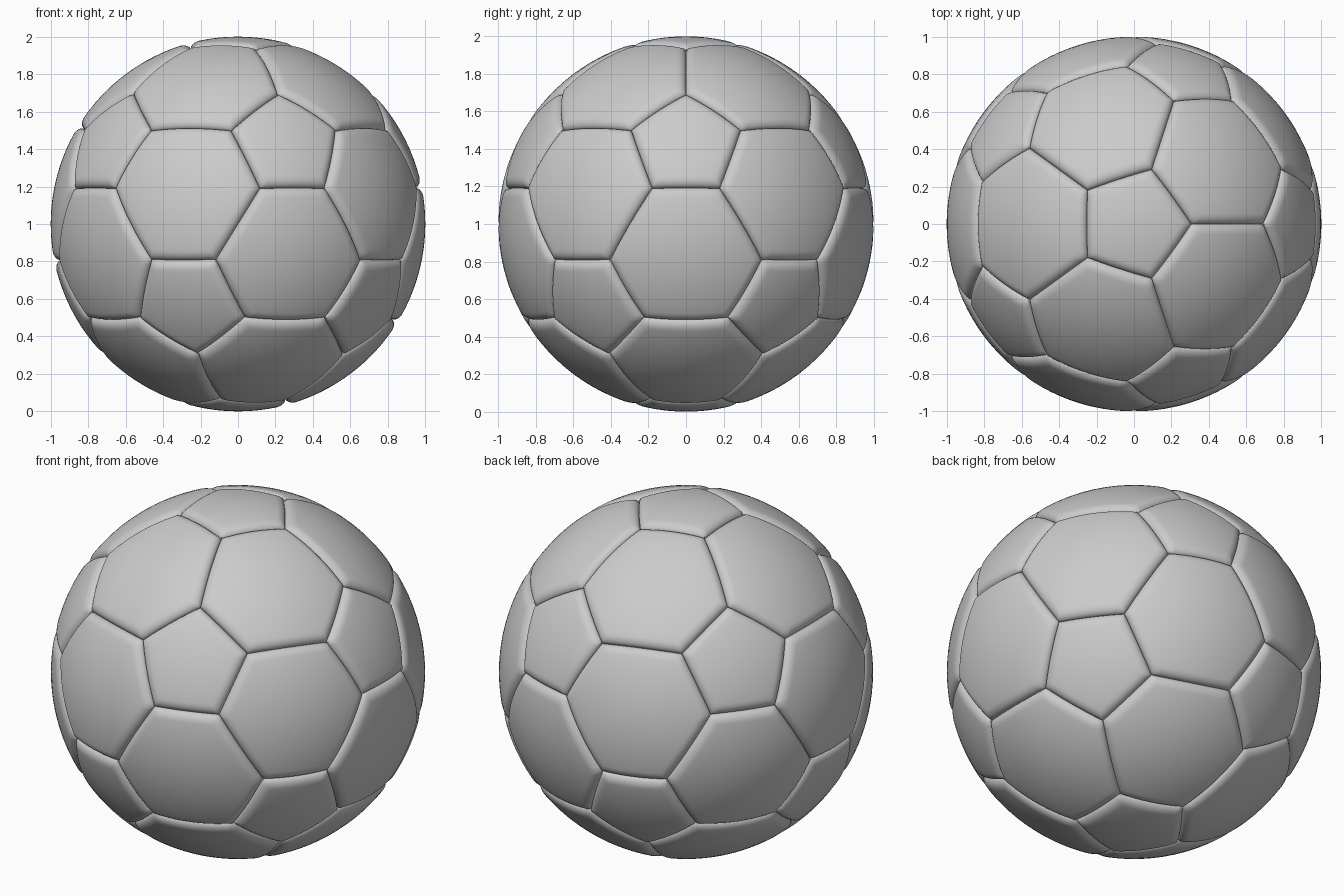
import bpy, bmesh, math
from mathutils import Vector

if "Cube" in bpy.data.objects:
    bpy.data.objects.remove(bpy.data.objects["Cube"])

TRUNC = 0.309      # where the icosahedron corners are cut along each edge
ROUND_W = 0.055    # width of the rounded panel border
DEPTH = 0.037      # seam depth
EDGE_STEPS = 14

# base icosahedron, one corner up
ico = bmesh.new()
bmesh.ops.create_icosphere(ico, subdivisions=1, radius=1.0)


def cut(a, b):
    return a.lerp(b, TRUNC).normalized()


def order_around(center, pts):
    u = (pts[0] - center * pts[0].dot(center)).normalized()
    w = center.cross(u)
    return sorted(pts, key=lambda p: math.atan2(p.dot(w), p.dot(u)))


# panel outlines
pentagons, hexagons = [], []
for v in ico.verts:
    c = v.co.normalized()
    pentagons.append((c, order_around(c, [cut(c, e.other_vert(v).co.normalized()) for e in v.link_edges])))
for f in ico.faces:
    q = [v.co.normalized() for v in f.verts]
    c = sum(q, Vector()).normalized()
    pts = [cut(a, b) for a in q for b in q if a is not b]
    hexagons.append((c, order_around(c, pts)))
ico.free()


def add_panel(bm, c, outline):
    n = len(outline)
    planes = [outline[i].cross(outline[(i + 1) % n]).normalized() for i in range(n)]
    apothem = min(math.asin(c.dot(p)) for p in planes)
    # even rings in the middle, dense rings over the rounded border
    inner = 1 - ROUND_W / apothem
    rings = [inner * k / 7 for k in range(1, 8)]
    rings += [1 - (1 - math.sin(k / 8 * math.pi / 2)) * (1 - inner) for k in range(1, 9)]

    def puffed(p):
        p = p.normalized()
        d = min(math.asin(max(-1, min(1, p.dot(q)))) for q in planes)
        k = max(0.0, min(1.0, 1 - d / ROUND_W))
        return p * (1 - DEPTH * (1 - math.sqrt(max(0.0, 1 - k * k)))) + Vector((0, 0, 1))

    border = [outline[i].lerp(outline[(i + 1) % n], j / EDGE_STEPS)
              for i in range(n) for j in range(EDGE_STEPS)]
    mid = bm.verts.new(puffed(c))
    prev = None
    m = len(border)
    for s in rings:
        cur = [bm.verts.new(puffed(c.lerp(p, s))) for p in border]
        for i in range(m):
            j = (i + 1) % m
            if prev is None:
                bm.faces.new((mid, cur[i], cur[j]))
            else:
                bm.faces.new((prev[i], cur[i], cur[j], prev[j]))
        prev = cur


def build(name, panels):
    bm = bmesh.new()
    for c, outline in panels:
        add_panel(bm, c, outline)
    me = bpy.data.meshes.new(name)
    bm.to_mesh(me)
    bm.free()
    ob = bpy.data.objects.new(name, me)
    bpy.context.collection.objects.link(ob)
    bpy.ops.object.select_all(action='DESELECT')
    ob.select_set(True)
    bpy.context.view_layer.objects.active = ob
    bpy.ops.object.shade_smooth_by_angle(angle=math.radians(50))


build("pentagon_panels", pentagons)
build("hexagon_panels", hexagons)
